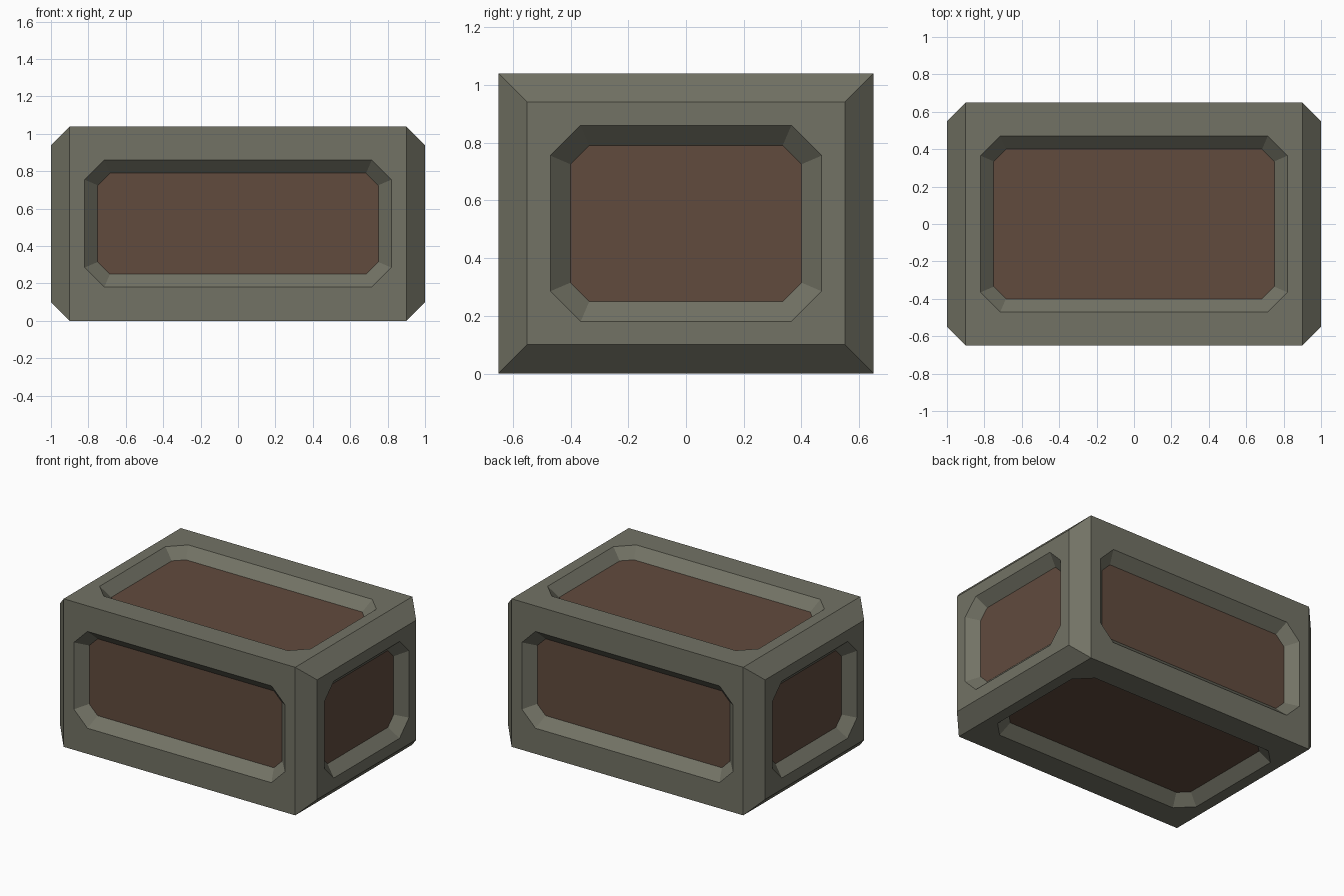
import bpy
import bmesh
from mathutils import Vector

if "Cube" in bpy.data.objects:
    bpy.data.objects.remove(bpy.data.objects["Cube"])

HALF = Vector((1.0, 0.65, 0.52))
CENTRE = Vector((0, 0, HALF.z))
BEVEL, RIM, DEPTH = 0.1, 0.18, 0.07


def material(name, colour):
    m = bpy.data.materials.new(name)
    m.diffuse_color = colour
    m.use_nodes = True
    m.node_tree.nodes["Principled BSDF"].inputs["Base Color"].default_value = m.diffuse_color
    return m


def ring(n, u, v, inset, cut, depth):
    """Rectangle with cut corners, counter-clockwise seen from outside."""
    size = lambda d: abs(d.dot(Vector([abs(c) * h for c, h in zip(d, HALF)])) or 0)
    a = sum(abs(c) * h for c, h in zip(u, HALF)) - inset
    b = sum(abs(c) * h for c, h in zip(v, HALF)) - inset
    d = sum(abs(c) * h for c, h in zip(n, HALF)) - depth
    flat = [(a, b - cut), (a - cut, b), (cut - a, b), (-a, b - cut),
            (-a, cut - b), (cut - a, -b), (a - cut, -b), (a, cut - b)]
    return [CENTRE + u * p + v * q + n * d for p, q in flat]


def add_face(bm, points):
    unique = []
    for p in points:
        if all((p - q).length > 1e-5 for q in unique):
            unique.append(p)
    if len(unique) > 2:
        bm.faces.new([bm.verts.new(p) for p in unique])


def finish(bm, name, mat):
    bmesh.ops.remove_doubles(bm, verts=bm.verts, dist=1e-4)
    me = bpy.data.meshes.new(name)
    bm.to_mesh(me)
    bm.free()
    me.materials.append(mat)
    bpy.context.collection.objects.link(bpy.data.objects.new(name, me))


frame_mat = material("frame_grey", (0.17, 0.17, 0.13, 1))
panel_mat = material("panel_brown", (0.12, 0.07, 0.048, 1))

X, Y, Z = Vector((1, 0, 0)), Vector((0, 1, 0)), Vector((0, 0, 1))
sides = {"front": (-Y, X), "back": (Y, -X), "right": (X, Y),
         "left": (-X, -Y), "top": (Z, X), "bottom": (-Z, X)}

frame = bmesh.new()
for name, (n, u) in sides.items():
    v = n.cross(u)
    inner = ring(n, u, v, RIM + DEPTH, 0.065, DEPTH)
    rings = [ring(n, u, v, RIM, 0.105, 0), inner]
    if abs(n.x) > 0.5:
        # chamfered border around each end
        rings = [ring(n, u, v, 0, 0, BEVEL), ring(n, u, v, BEVEL, 0, 0)] + rings
    else:
        # long sides stop where the end chamfers begin
        edge = ring(n, u, v, 0, 0, 0)
        for p in edge:
            p.x *= (HALF.x - BEVEL) / HALF.x
        rings = [edge] + rings
    # frame surface and sloping recess walls
    for outer, inside in zip(rings, rings[1:]):
        for i in range(8):
            j = (i + 1) % 8
            add_face(frame, [outer[i], outer[j], inside[j], inside[i]])
    # sunken panel
    bm = bmesh.new()
    add_face(bm, inner)
    finish(bm, "panel_" + name, panel_mat)
finish(frame, "crate_frame", frame_mat)
